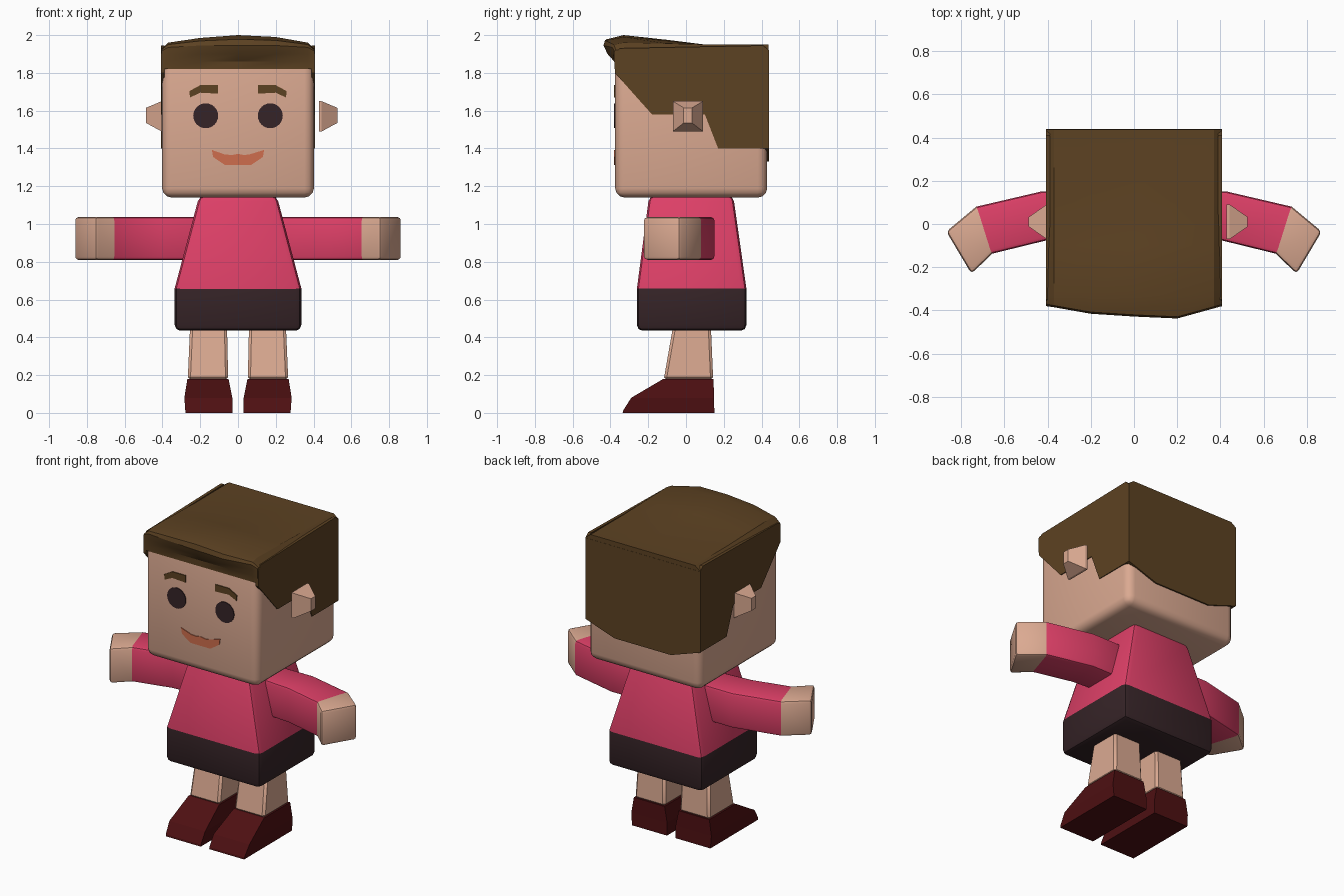
import bpy, bmesh, math

if "Cube" in bpy.data.objects:
    bpy.data.objects.remove(bpy.data.objects["Cube"])


def material(name, rgb):
    m = bpy.data.materials.new(name)
    m.diffuse_color = (*rgb, 1)
    m.use_nodes = True
    m.node_tree.nodes["Principled BSDF"].inputs["Base Color"].default_value = m.diffuse_color
    return m


SKIN = material("skin", (0.71, 0.40, 0.285))
HAIR = material("brown_hair", (0.108, 0.054, 0.016))
SHIRT = material("pink_shirt", (0.72, 0.05, 0.135))
DARK = material("dark_cloth", (0.036, 0.017, 0.02))
SHOE = material("maroon_shoe", (0.075, 0.005, 0.006))
LIPS = material("orange_lips", (0.62, 0.155, 0.075))


def loft(name, rings, mats, bevel=0.0, segments=2, limit=60, pick=None, smooth=35):
    """Skin a list of equal rings; pick(segment) gives each band's material."""
    bm = bmesh.new()
    vs = [[bm.verts.new(p) for p in ring] for ring in rings]
    n = len(rings[0])
    for k in range(len(rings) - 1):
        for i in range(n):
            j = (i + 1) % n
            f = bm.faces.new((vs[k][i], vs[k][j], vs[k + 1][j], vs[k + 1][i]))
            f.material_index = pick(k) if pick else 0
    bm.faces.new(vs[0]).material_index = pick(0) if pick else 0
    bm.faces.new(vs[-1]).material_index = pick(len(rings) - 2) if pick else 0
    bmesh.ops.recalc_face_normals(bm, faces=bm.faces)
    if bevel:
        edges = [e for e in bm.edges if e.calc_face_angle(0) > math.radians(limit)]
        bmesh.ops.bevel(bm, geom=edges, offset=bevel, segments=segments,
                        profile=0.5, affect='EDGES', clamp_overlap=True, material=-1)
    mesh = bpy.data.meshes.new(name)
    bm.to_mesh(mesh)
    bm.free()
    for m in mats:
        mesh.materials.append(m)
    if smooth:
        mesh.shade_smooth()
        mesh.set_sharp_from_angle(angle=math.radians(smooth))
    ob = bpy.data.objects.new(name, mesh)
    bpy.context.collection.objects.link(ob)
    return ob


def rect(x0, x1, y0, y1, z):
    return [(x0, y0, z), (x1, y0, z), (x1, y1, z), (x0, y1, z)]


def plate_y(name, pts, y0, y1, mat):
    """Flat shape drawn in x and z, given thickness along y."""
    return loft(name, [[(x, y, z) for x, z in pts] for y in (y0, y1)], [mat], smooth=0)


# Head
loft("head", [rect(-0.402, 0.402, -0.375, 0.43, z) for z in (1.14, 1.94)],
     [SKIN], bevel=0.05, segments=3)

# Hair cap with a raised fringe: (x, lip y, lip z, crown z)
caps = [(-0.406, -0.378, 1.915, 1.925), (-0.37, -0.385, 1.935, 1.96),
        (-0.2, -0.415, 1.945, 1.985), (0.0, -0.428, 1.945, 2.0),
        (0.2, -0.437, 1.945, 1.99), (0.37, -0.39, 1.935, 1.96),
        (0.406, -0.38, 1.915, 1.925)]
rings = []
for x, ly, lz, cz in caps:
    back = min(cz, 1.95)
    rings.append([(x, -0.378, 1.82), (x, -0.38, 1.86), (x, ly * 0.6 - 0.153, 1.90),
                  (x, ly, lz), (x, ly + 0.008, lz + (cz - lz) * 0.6), (x, -0.33, cz),
                  (x, -0.1, (cz + back) / 2), (x, 0.1, back), (x, 0.438, back),
                  (x, 0.438, 1.82)])
loft("hair_cap", rings, [HAIR], smooth=30)

# Hair sides and back
side = [(-0.375, 1.90), (-0.376, 1.80), (-0.18, 1.58), (0.10, 1.58), (0.17, 1.40),
        (0.436, 1.40), (0.436, 1.92), (0.41, 1.945), (-0.35, 1.93)]
for s, tag in ((1, "left"), (-1, "right")):
    loft("hair_side_" + tag, [[(s * x, y, z) for y, z in side] for x in (0.388, 0.407)],
         [HAIR], smooth=0)
plate_y("hair_back", [(-0.406, 1.40), (-0.2, 1.33), (0.2, 1.33), (0.406, 1.40),
                      (0.406, 1.92), (-0.406, 1.92)], 0.42, 0.439, HAIR)

# Ears, blunt pyramids
for tag, x0, x1 in (("left", 0.428, 0.526), ("right", -0.39, -0.487)):
    loft("ear_" + tag,
         [[(x, y, z) for y, z in ((a, c), (b, c), (b, d), (a, d))]
          for x, a, b, c, d in ((x0, -0.07, 0.09, 1.49, 1.65),
                                (x0 + (x1 - x0) * 0.15, -0.07, 0.09, 1.49, 1.65),
                                (x1, -0.012, 0.032, 1.535, 1.615))],
         [SKIN], smooth=0)

# Eyes, brows and mouth as thin plates
brow = [(0.105, 1.69), (0.105, 1.735), (0.2, 1.735), (0.258, 1.703), (0.254, 1.67),
        (0.2, 1.695)]
for s, tag in ((1, "left"), (-1, "right")):
    eye = [(s * 0.171 + 0.066 * math.cos(a * math.pi / 12),
            1.573 + 0.066 * math.sin(a * math.pi / 12)) for a in range(24)]
    plate_y("eye_" + tag, eye, -0.38, -0.373, DARK)
    plate_y("brow_" + tag, [(s * x, z) for x, z in brow], -0.381, -0.373, HAIR)
plate_y("mouth", [(-0.138, 1.392), (-0.132, 1.355), (-0.07, 1.313), (0.07, 1.313),
                  (0.132, 1.355), (0.138, 1.392), (0.06, 1.368), (0.03, 1.365),
                  (0.0, 1.372), (-0.03, 1.365), (-0.07, 1.368)], -0.38, -0.373, LIPS)

# Torso: flared shirt above a dark skirt
loft("torso", [rect(-0.335, 0.335, -0.26, 0.32, 0.435), rect(-0.335, 0.335, -0.26, 0.32, 0.66),
               rect(-0.205, 0.205, -0.195, 0.25, 1.15)],
     [DARK, SHIRT], bevel=0.03, segments=2, pick=lambda k: 0 if k == 0 else 1)

# Arms: back edge and front edge stations from shoulder to fingertips
arm = [((0.18, 0.15), (0.18, -0.06)), ((0.43, 0.15), (0.41, -0.077)),
       ((0.73, 0.08), (0.655, -0.137)), ((0.868, -0.035), (0.752, -0.23))]
# Shoe stations: (z, front y, back y, inner x, outer x)
shoe = [(0.0, -0.335, 0.15, 0.03, 0.278), (0.012, -0.333, 0.15, 0.03, 0.279),
        (0.08, -0.29, 0.148, 0.03, 0.284), (0.18, -0.12, 0.146, 0.05, 0.268)]
for s, tag in ((1, "left"), (-1, "right")):
    rings = [[(s * b[0], b[1], 0.81), (s * f[0], f[1], 0.81),
              (s * f[0], f[1], 1.037), (s * b[0], b[1], 1.037)] for b, f in arm]
    loft("arm_" + tag, rings, [SHIRT, SKIN], bevel=0.018, segments=2,
         pick=lambda k: 1 if k == 2 else 0, smooth=32)
    # Leg and shoe
    loft("leg_" + tag, [rect(s * 0.052, s * 0.266, -0.118, 0.144, 0.175),
                        rect(s * 0.058, s * 0.254, -0.07, 0.132, 0.45)],
         [SKIN], bevel=0.014, segments=1)
    loft("shoe_" + tag, [rect(s * a, s * b, y0, y1, z) for z, y0, y1, a, b in shoe],
         [SHOE], smooth=0)
